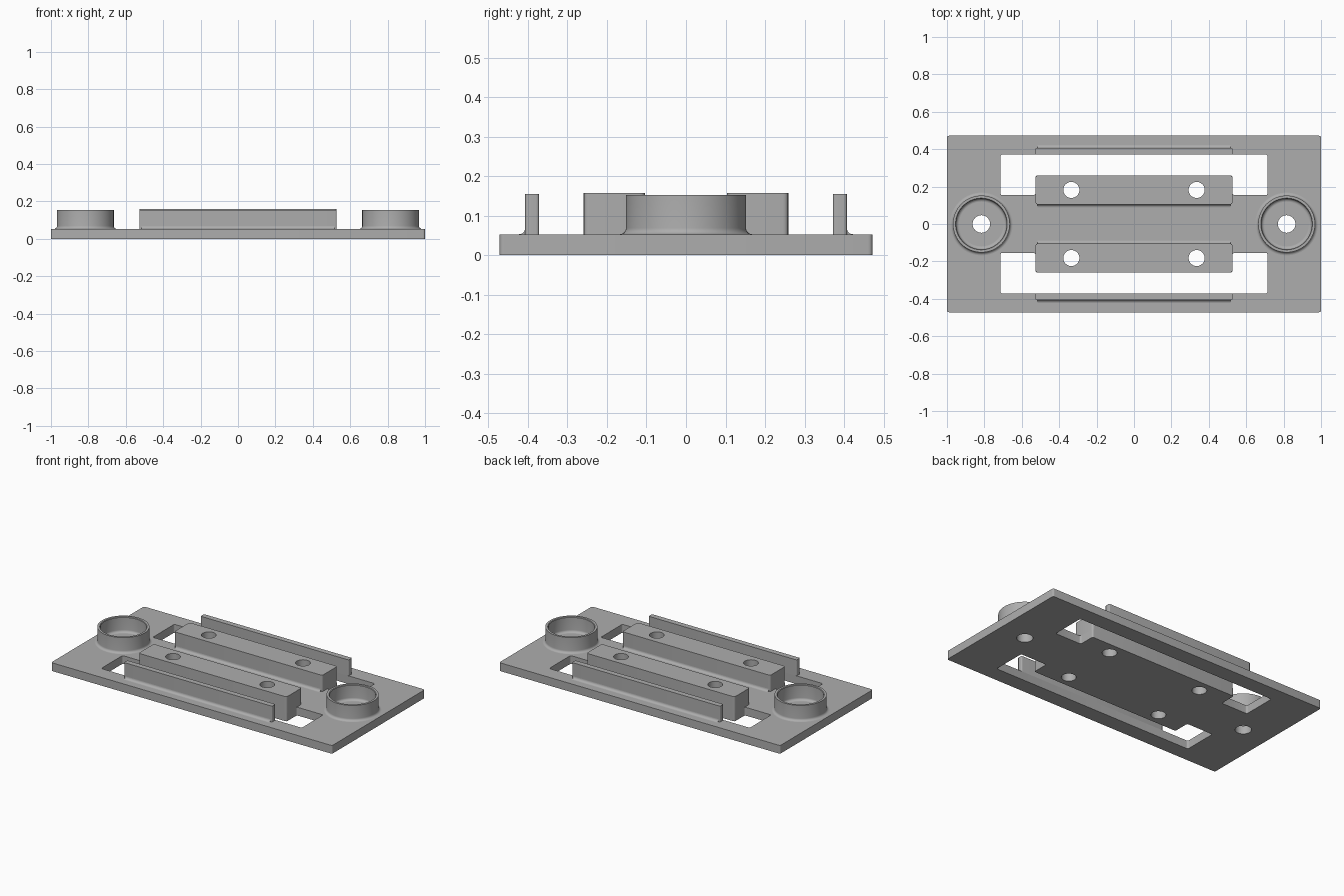
import bpy, bmesh, math
from mathutils import Vector

cube = bpy.data.objects.get("Cube")
if cube:
    bpy.data.objects.remove(cube, do_unlink=True)

grey = bpy.data.materials.new("plain grey")
grey.use_nodes = True
COLOR = (0.42, 0.42, 0.42, 1)
grey.diffuse_color = COLOR
grey.node_tree.nodes["Principled BSDF"].inputs["Base Color"].default_value = COLOR

PLATE_H, FILLET = 0.053, 0.016
BAR_X, BAR_IN, BAR_OUT = 0.527, 0.104, 0.259
RAIL_IN, RAIL_OUT = 0.372, 0.407
CUP_X, HOLE_X, HOLE_Y = 0.816, 0.335, 0.182


def finish(obj):
    """Merge seams, fix normals, colour and shade."""
    bm = bmesh.new()
    bm.from_mesh(obj.data)
    bmesh.ops.remove_doubles(bm, verts=bm.verts, dist=1e-5)
    bmesh.ops.recalc_face_normals(bm, faces=bm.faces)
    bm.to_mesh(obj.data)
    bm.free()
    obj.data.materials.clear()
    obj.data.materials.append(grey)
    bpy.ops.object.select_all(action='DESELECT')
    obj.select_set(True)
    bpy.context.view_layer.objects.active = obj
    bpy.ops.object.shade_smooth_by_angle(angle=math.radians(35))


def circle(x, y, r, n=40):
    return [(x + r * math.cos(math.tau * i / n), y + r * math.sin(math.tau * i / n))
            for i in range(n)]


def rounded(corners, r=0.012, steps=4):
    """Outline with every corner softened."""
    pts = []
    for i, c in enumerate(corners):
        c = Vector(c)
        a = c + (Vector(corners[i - 1]) - c).normalized() * r
        b = c + (Vector(corners[(i + 1) % len(corners)]) - c).normalized() * r
        for k in range(steps + 1):
            t = k / steps
            pts.append(tuple(a * (1 - t) ** 2 + c * 2 * t * (1 - t) + b * t * t))
    return pts


def box(x0, x1, y0, y1, r=0.012):
    return rounded([(x0, y0), (x1, y0), (x1, y1), (x0, y1)], r)


def prism(name, outlines, z0, z1):
    """Extrude flat outlines; inner outlines become holes."""
    curve = bpy.data.curves.new(name, 'CURVE')
    curve.dimensions = '2D'
    curve.fill_mode = 'BOTH'
    curve.extrude = (z1 - z0) / 2
    for outline in outlines:
        s = curve.splines.new('POLY')
        s.points.add(len(outline) - 1)
        for p, (x, y) in zip(s.points, outline):
            p.co = (x, y, 0, 1)
        s.use_cyclic_u = True
    obj = bpy.data.objects.new(name, curve)
    bpy.context.collection.objects.link(obj)
    bpy.ops.object.select_all(action='DESELECT')
    obj.select_set(True)
    bpy.context.view_layer.objects.active = obj
    bpy.ops.object.convert(target='MESH')
    obj = bpy.context.view_layer.objects.active
    for v in obj.data.vertices:
        v.co.z += (z0 + z1) / 2
    finish(obj)


def cove():
    """Concave quarter-round profile: (distance from wall, height)."""
    return [(FILLET * (1 - math.cos(a)), FILLET * (1 - math.sin(a)))
            for a in (math.pi / 2 * k / 6 for k in range(7))]


def fillet_strip(name, y, direction):
    """Straight cove along the foot of a wall."""
    profile = [(0, 0)] + cove()[::-1]
    bm = bmesh.new()
    ends = [[bm.verts.new((x, y + direction * d, PLATE_H + h)) for d, h in profile]
            for x in (-BAR_X + 0.01, BAR_X - 0.01)]
    n = len(profile)
    for i in range(n):
        j = (i + 1) % n
        bm.faces.new((ends[0][i], ends[0][j], ends[1][j], ends[1][i]))
    for end in ends:
        bm.faces.new(end)
    add_mesh(name, bm)


def add_mesh(name, bm):
    mesh = bpy.data.meshes.new(name)
    bm.to_mesh(mesh)
    bm.free()
    obj = bpy.data.objects.new(name, mesh)
    bpy.context.collection.objects.link(obj)
    finish(obj)


def cup(name, x):
    """Lathed collar with coved foot and coved inner floor."""
    outer, inner, top = 0.152, 0.135, 0.153
    profile = [(outer + d, PLATE_H + h) for d, h in cove()[::-1]]
    profile += [(outer, top), (inner + 0.003, top), (inner, top - 0.004)]
    profile += [(inner - d, PLATE_H + h) for d, h in cove()]
    bm = bmesh.new()
    n = 64
    rows = [[bm.verts.new((x + px, py, z)) for px, py in circle(0, 0, r, n)]
            for r, z in profile]
    for a, b in zip(rows, rows[1:] + rows[:1]):
        for i in range(n):
            j = (i + 1) % n
            bm.faces.new((a[i], a[j], b[j], b[i]))
    add_mesh(name, bm)


# Base plate with two U-shaped windows and six round holes
outlines = [box(-1, 1, -0.472, 0.472)]
for s in (1, -1):
    outlines.append(rounded([(x, y * s) for x, y in (
        (-0.714, 0.154), (-BAR_X, 0.154), (-BAR_X, BAR_OUT), (BAR_X, BAR_OUT),
        (BAR_X, 0.154), (0.714, 0.154), (0.714, RAIL_IN), (-0.714, RAIL_IN))]))
    outlines.append(circle(s * CUP_X, 0, 0.047))
    outlines += [circle(x, s * HOLE_Y, 0.043) for x in (-HOLE_X, HOLE_X)]
prism("base_plate", outlines, 0, PLATE_H)

# Drilled bars, thin rails and their coved feet, front and back
for side, s in (("back", 1), ("front", -1)):
    prism(side + "_bar",
          [box(-BAR_X, BAR_X, s * BAR_IN, s * BAR_OUT, 0.015)]
          + [circle(x, s * HOLE_Y, 0.043) for x in (-HOLE_X, HOLE_X)], PLATE_H, 0.158)
    prism(side + "_rail", [box(-BAR_X, BAR_X, s * RAIL_IN, s * RAIL_OUT, 0.008)],
          PLATE_H, 0.155)
    fillet_strip(side + "_bar_fillet", s * BAR_IN, -s)
    fillet_strip(side + "_rail_fillet", s * RAIL_OUT, s)

# Round collars at both ends
cup("left_collar", CUP_X)
cup("right_collar", -CUP_X)
